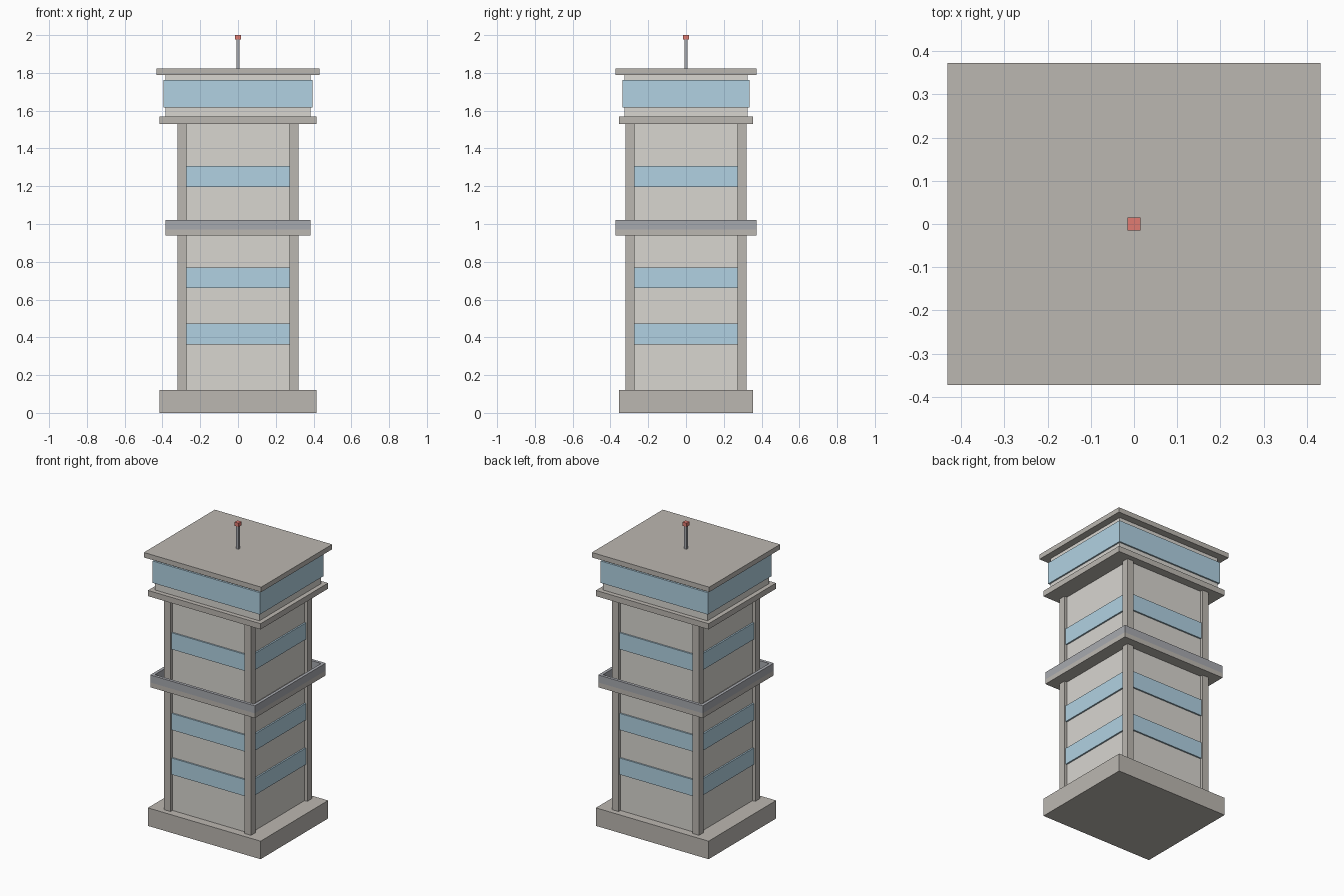
import bpy, bmesh
from mathutils import Matrix, Vector

if "Cube" in bpy.data.objects:
    bpy.data.objects.remove(bpy.data.objects["Cube"])


def material(name, rgb):
    m = bpy.data.materials.new(name)
    m.diffuse_color = (*rgb, 1)
    m.use_nodes = True
    m.node_tree.nodes["Principled BSDF"].inputs["Base Color"].default_value = m.diffuse_color
    return m


WALL = material("pale_concrete", (0.69, 0.67, 0.63))
TRIM = material("dark_concrete", (0.50, 0.475, 0.44))
GLASS = material("blue_glass", (0.44, 0.64, 0.76))
METAL = material("dark_metal", (0.39, 0.40, 0.43))
RED = material("red_light", (0.75, 0.20, 0.17))


def add_box(bm, lo, hi):
    lo, hi = Vector(lo), Vector(hi)
    mat = Matrix.Translation((lo + hi) / 2) @ Matrix.Diagonal((*(hi - lo), 1))
    bmesh.ops.create_cube(bm, size=1, matrix=mat)


def finish(name, bm, mat):
    me = bpy.data.meshes.new(name)
    bm.to_mesh(me)
    bm.free()
    me.materials.append(mat)
    ob = bpy.data.objects.new(name, me)
    bpy.context.collection.objects.link(ob)
    return ob


def block(name, hx, hy, z0, z1, mat):
    """Box centred on the tower axis, given half sizes and height range."""
    bm = bmesh.new()
    add_box(bm, (-hx, -hy, z0), (hx, hy, z1))
    return finish(name, bm, mat)


def ring(name, hx, hy, t, z0, z1, mat):
    """Hollow rectangular band with wall thickness t."""
    bm = bmesh.new()
    outline = []
    for z in (z0, z1):
        for d in (0, t):
            outline.append([bm.verts.new((sx * (hx - d), sy * (hy - d), z))
                            for sx, sy in ((-1, -1), (1, -1), (1, 1), (-1, 1))])
    ob, ib, ot, it = outline
    for a, b in ((ob, ot), (ot, it), (it, ib), (ib, ob)):
        for i in range(4):
            j = (i + 1) % 4
            bm.faces.new((a[i], a[j], b[j], b[i]))
    bmesh.ops.recalc_face_normals(bm, faces=bm.faces)
    return finish(name, bm, mat)


# Base and shaft
block("base", 0.415, 0.355, 0, 0.12, TRIM)
block("shaft", 0.30, 0.30, 0.12, 1.53, WALL)

# Corner columns
bm = bmesh.new()
for sx in (-1, 1):
    for sy in (-1, 1):
        cx, cy = sx * 0.296, sy * 0.296
        add_box(bm, (cx - 0.024, cy - 0.024, 0.12), (cx + 0.024, cy + 0.024, 1.53))
finish("corner_columns", bm, TRIM)

# Window bands on all four sides of the shaft
for i, z in enumerate((0.418, 0.715, 1.252)):
    bm = bmesh.new()
    for s in (-1, 1):
        y0, y1 = sorted((s * 0.295, s * 0.31))
        add_box(bm, (-0.275, y0, z - 0.055), (0.275, y1, z + 0.055))
        add_box(bm, (y0, -0.275, z - 0.055), (y1, 0.275, z + 0.055))
    finish(f"window_band_{i + 1}", bm, GLASS)

# Balcony
block("balcony_slab", 0.385, 0.373, 0.938, 0.97, TRIM)
ring("balcony_parapet", 0.385, 0.373, 0.02, 0.97, 1.02, METAL)

# Lookout cabin
block("cabin_floor", 0.415, 0.355, 1.53, 1.568, TRIM)
block("cabin", 0.385, 0.325, 1.568, 1.79, WALL)
ring("cabin_glazing", 0.395, 0.335, 0.015, 1.616, 1.762, GLASS)
block("roof", 0.432, 0.373, 1.79, 1.823, TRIM)

# Antenna
block("antenna_mast", 0.009, 0.009, 1.823, 1.976, METAL)
block("antenna_light", 0.015, 0.015, 1.976, 2.0, RED)
